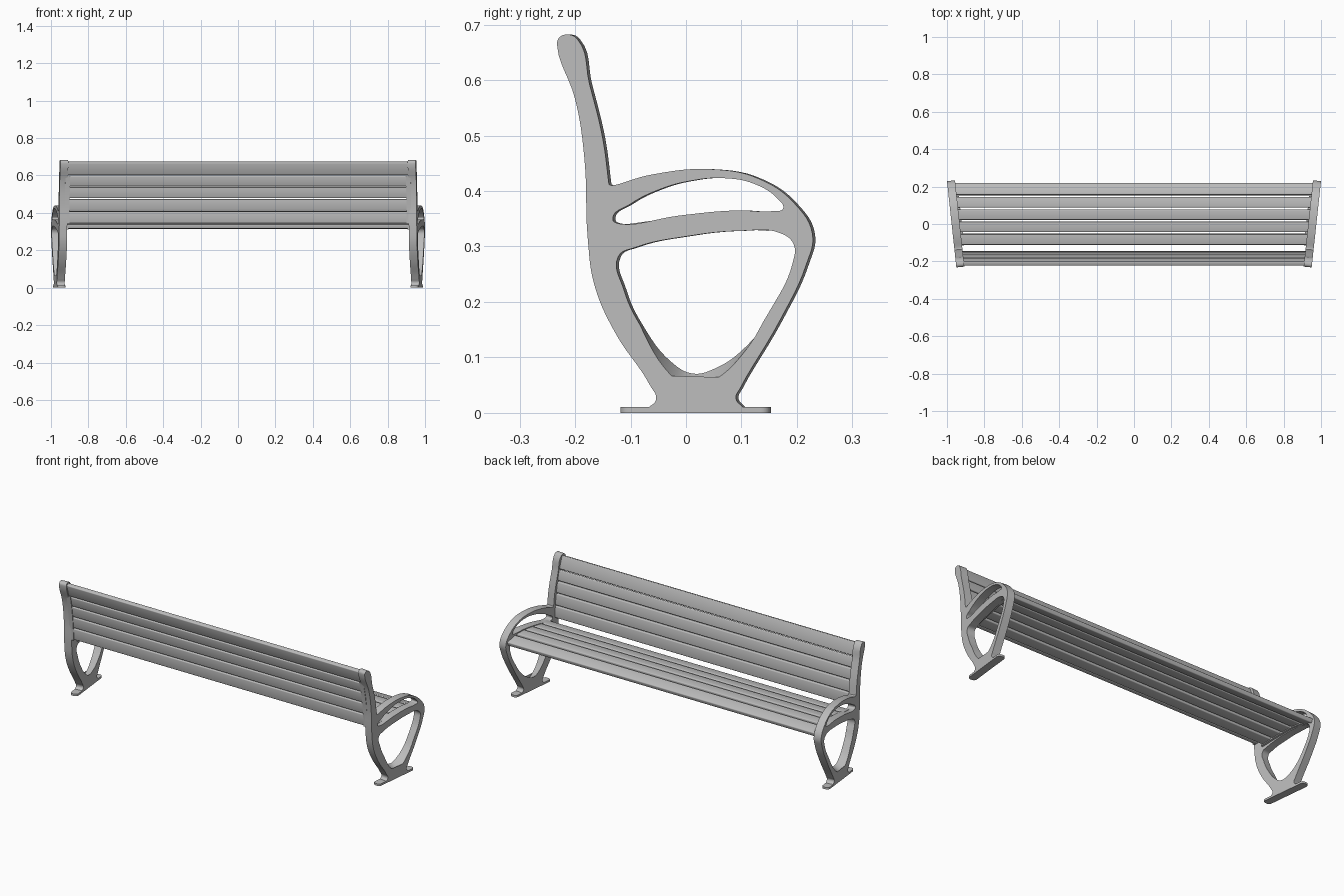
import bpy, bmesh, math
from mathutils import Vector

cube = bpy.data.objects.get("Cube")
if cube:
    bpy.data.objects.remove(cube, do_unlink=True)

ANGLE = math.atan(0.109)      # toe-out of the end frames
THICK = 0.043                 # end frame thickness
CENTRE = 0.975                # outer face of a frame at y = 0

grey = bpy.data.materials.new("bench_grey")
grey.use_nodes = True
grey.diffuse_color = (0.5, 0.5, 0.5, 1)
grey.node_tree.nodes["Principled BSDF"].inputs["Base Color"].default_value = grey.diffuse_color


def finish(name, bm, mirror=False):
    """Turn a bmesh into a shaded object, optionally mirrored across x."""
    bmesh.ops.recalc_face_normals(bm, faces=bm.faces)
    mesh = bpy.data.meshes.new(name)
    bm.to_mesh(mesh)
    bm.free()
    mesh.materials.clear()
    mesh.materials.append(grey)
    mesh.shade_smooth()
    mesh.set_sharp_from_angle(angle=math.radians(35))
    obj = bpy.data.objects.new(name, mesh)
    bpy.context.collection.objects.link(obj)
    if mirror:
        obj.modifiers.new("both_ends", 'MIRROR').use_mirror_merge = False
    return obj


def place(u, v, w):
    """Frame plane (u along, v up, w inward) to model space."""
    return Vector((CENTRE + u * math.sin(ANGLE) - w * math.cos(ANGLE),
                   u + w * math.sin(ANGLE), v))


def frame_x(y, inward):
    return CENTRE + y * math.tan(ANGLE) - inward


def prism(bm, profile, x_start, x_end):
    """Extrude a (y, z) profile along x; the ends are functions of y."""
    a = [bm.verts.new((x_start(y), y, z)) for y, z in profile]
    b = [bm.verts.new((x_end(y), y, z)) for y, z in profile]
    bm.faces.new(a)
    bm.faces.new(b)
    n = len(profile)
    sides = []
    for i in range(n):
        j = (i + 1) % n
        bm.faces.new((a[i], a[j], b[j], b[i]))
        sides.append(bm.edges.get((a[i], b[i])))
    return sides


# End frame: outline with an arm opening and a leg opening
outline = [(-.213, .682), (-.196, .674), (-.174, .593), (-.15, .494), (-.139, .412),
           (-.134, .41), (-.065, .429), (.052, .439), (.134, .421), (.197, .376),
           (.228, .322), (.217, .268), (.17, .168), (.098, .045), (.09, .026),
           (.103, .01), (.103, .004), (-.067, .004), (-.067, .01), (-.054, .024),
           (-.065, .05), (-.128, .145), (-.165, .23), (-.177, .313), (-.183, .457),
           (-.2, .566), (-.232, .66), (-.229, .676)]
arm_opening = [(-.132, .349), (-.101, .376), (-.047, .403), (.007, .418), (.07, .423),
               (.125, .412), (.166, .385), (.175, .368), (.16, .364), (.09, .365),
               (-.01, .356), (-.12, .341)]
leg_opening = [(-.122, .282), (-.092, .298), (0, .318), (.098, .328), (.17, .324),
               (.194, .304), (.193, .273), (.152, .186), (.107, .123), (.043, .078),
               (.007, .071), (-.029, .09), (-.083, .159), (-.112, .222)]

curve = bpy.data.curves.new("frame_curve", 'CURVE')
curve.dimensions = '2D'
curve.fill_mode = 'BOTH'
curve.extrude = THICK / 2
curve.resolution_u = 6
for points in (outline, arm_opening, leg_opening):
    spline = curve.splines.new('BEZIER')
    spline.bezier_points.add(len(points) - 1)
    spline.use_cyclic_u = True
    for bp, (u, v) in zip(spline.bezier_points, points):
        bp.co = (u, v, 0)
        sharp = v < .012 or (u, v) == (-.139, .412)
        bp.handle_left_type = bp.handle_right_type = 'VECTOR' if sharp else 'AUTO'
helper = bpy.data.objects.new("frame_curve", curve)
bpy.context.collection.objects.link(helper)
bpy.context.view_layer.update()
flat = bpy.data.meshes.new_from_object(
    helper.evaluated_get(bpy.context.evaluated_depsgraph_get()))
bpy.data.objects.remove(helper, do_unlink=True)

bm = bmesh.new()
bm.from_mesh(flat)
bpy.data.meshes.remove(flat)
bmesh.ops.remove_doubles(bm, verts=bm.verts, dist=0.0001)
for vert in bm.verts:
    u, v, w = vert.co
    # the bottom of the leg opening slopes down toward the outer face
    if w > 0 and .06 < v < .16 and abs(u - .01) < .7 * v + .015:
        v -= .026 * min(1, (.16 - v) / .09)
    vert.co = place(u, v, THICK / 2 - w)
finish("end_frames", bm, mirror=True)

# Feet: thin plates with rounded ends
bm = bmesh.new()
bmesh.ops.create_cube(bm, size=1)
upright = [e for e in bm.edges if abs(e.verts[0].co.z - e.verts[1].co.z) > .5]
for vert in bm.verts:
    vert.co = (vert.co.x * THICK, vert.co.y * .27, vert.co.z * .011)
bmesh.ops.bevel(bm, geom=upright, offset=.016, segments=5, profile=.5, affect='EDGES')
for vert in bm.verts:
    vert.co = place(vert.co.y + .015, vert.co.z + .0055, THICK / 2 + vert.co.x)
finish("feet", bm, mirror=True)

# Slats: rounded boards between neighbouring path points
back_path = [(-.213, .674), (-.19, .601), (-.177, .541), (-.167, .477),
             (-.16, .411), (-.156, .342)]
seat_path = [(.222, .323), (.15, .345), (.083, .349), (.018, .343),
             (-.048, .336), (-.115, .327)]


def add_slats(name, path, gap, thickness):
    for i in range(len(path) - 1):
        p, q = Vector(path[i]), Vector(path[i + 1])
        along = (q - p).normalized()
        across = Vector((-along.y, along.x)) * thickness / 2
        p, q = p + along * gap / 2, q - along * gap / 2
        bm = bmesh.new()
        edges = prism(bm, [p + across, q + across, q - across, p - across],
                      lambda y: -frame_x(y, .025), lambda y: frame_x(y, .025))
        bmesh.ops.bevel(bm, geom=edges, offset=.005, segments=3,
                        profile=.5, affect='EDGES')
        finish(f"{name}_{i + 1}", bm)


add_slats("back_slat", back_path, .005, .024)
add_slats("seat_slat", seat_path, .01, .024)


# Mounting strips behind the back and under the seat, beside each frame
def add_strip(name, path, near, far):
    near, far = Vector(near), Vector(far)
    bm = bmesh.new()
    ring = [Vector(p) + near for p in path] + [Vector(p) + far for p in reversed(path)]
    prism(bm, ring, lambda y: frame_x(y, .055), lambda y: frame_x(y, .03))
    finish(name, bm, mirror=True)


add_strip("back_strips", back_path[1:], (-.006, 0), (-.016, 0))
add_strip("seat_strips", seat_path[1:], (0, -.006), (0, -.017))
